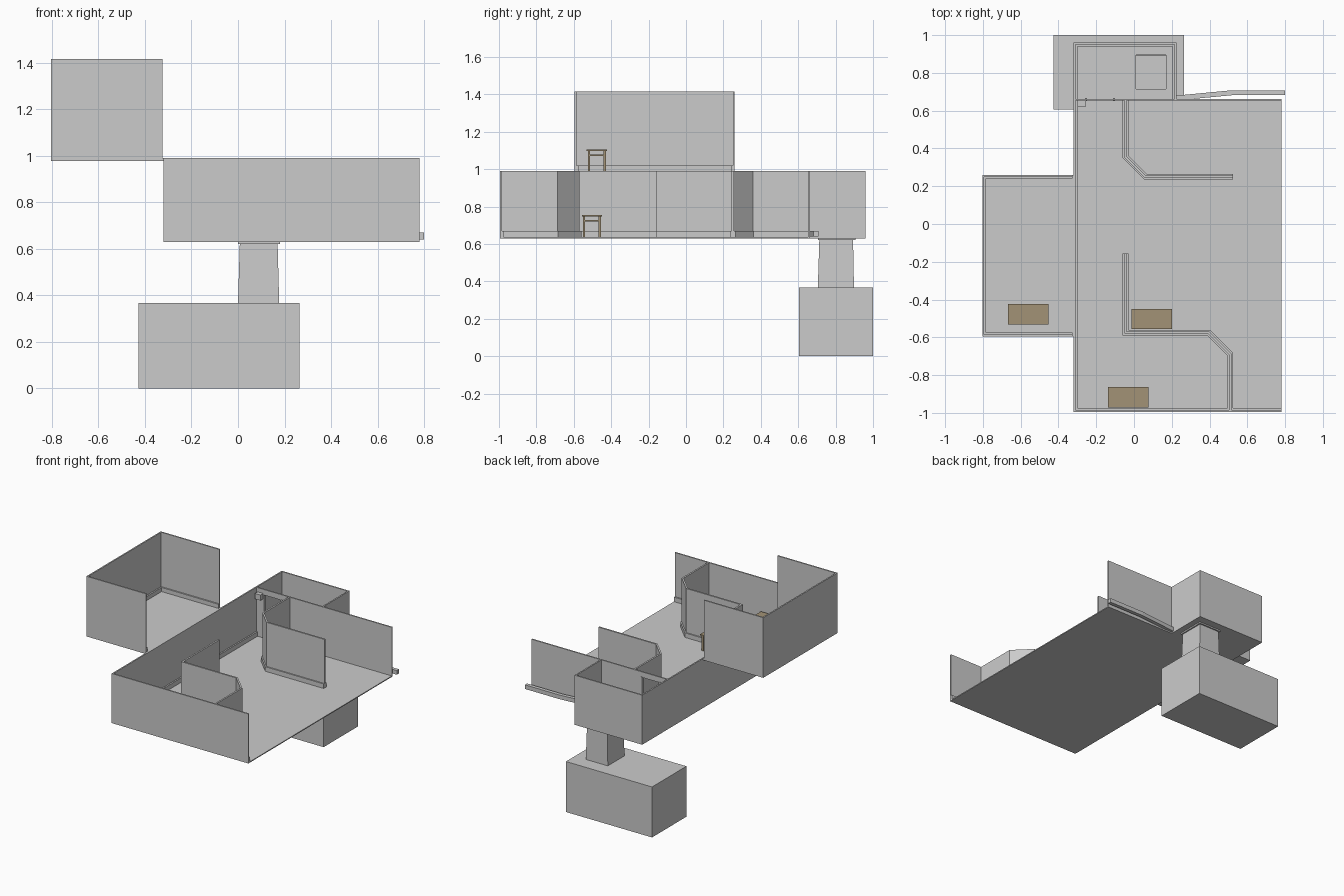
import bpy, bmesh
from mathutils import Vector

if "Cube" in bpy.data.objects:
    bpy.data.objects.remove(bpy.data.objects["Cube"])


def make(name, bm, mat=None):
    bmesh.ops.recalc_face_normals(bm, faces=bm.faces)
    me = bpy.data.meshes.new(name)
    bm.to_mesh(me)
    bm.free()
    ob = bpy.data.objects.new(name, me)
    bpy.context.collection.objects.link(ob)
    if mat:
        me.materials.append(mat)
    return ob


def add_box(bm, x0, x1, y0, y1, z0, z1):
    for v in bmesh.ops.create_cube(bm, size=1)["verts"]:
        v.co = ((x0 + x1) / 2 + v.co.x * (x1 - x0),
                (y0 + y1) / 2 + v.co.y * (y1 - y0),
                (z0 + z1) / 2 + v.co.z * (z1 - z0))


def boxes(name, items, mat=None):
    bm = bmesh.new()
    for b in items:
        add_box(bm, *b)
    return make(name, bm, mat)


def side_offset(pts, d):
    """Mitred copy of an open path, moved d to its right."""
    p = [Vector(q) for q in pts]
    dirs = [(b - a).normalized() for a, b in zip(p, p[1:])]
    nrm = [Vector((t.y, -t.x)) for t in dirs]
    out = []
    for i, q in enumerate(p):
        a, b = nrm[max(i - 1, 0)], nrm[min(i, len(nrm) - 1)]
        out.append(q + (a + b) * d / (1 + a.dot(b)))
    return out


def wall(name, pts, a, b, z0, z1):
    bm = bmesh.new()
    rings = []
    for l, r in zip(side_offset(pts, a), side_offset(pts, b)):
        rings.append([bm.verts.new((*c, z)) for c, z in ((l, z0), (r, z0), (r, z1), (l, z1))])
    for p, q in zip(rings, rings[1:]):
        for i in range(4):
            j = (i + 1) % 4
            bm.faces.new((p[i], p[j], q[j], q[i]))
    bm.faces.new(rings[0])
    bm.faces.new(rings[-1][::-1])
    return make(name, bm)


def holed(x0, x1, y0, y1, hx0, hx1, hy0, hy1, z0, z1):
    """Four slabs around a rectangular hole."""
    return [(x0, hx0, y0, y1, z0, z1), (hx1, x1, y0, y1, z0, z1),
            (hx0, hx1, y0, hy0, z0, z1), (hx0, hx1, hy1, y1, z0, z1)]


F, T, B = 0.63, 0.99, 0.67   # floor, wall top, skirting top
HOLE = (0.01, 0.17, 0.715, 0.895)

# floors
boxes("main_floor", [(-0.32, 0.78, -0.995, 0.66, F, F + 0.007)])
boxes("back_room_floor", holed(-0.32, 0.225, 0.66, 0.96, *HOLE, F, F + 0.007))
boxes("upper_floor", [(-0.803, -0.32, -0.595, 0.26, 0.978, 0.99)])

# outer walls with inside skirting
outer = [(0.78, -0.995), (-0.32, -0.995), (-0.32, 0.96), (0.225, 0.96), (0.225, 0.66)]
upper = [(-0.325, -0.595), (-0.803, -0.595), (-0.803, 0.26), (-0.325, 0.26)]
wall("outer_wall", outer, 0, 0.01, F, T)
wall("outer_skirting", outer, 0.01, 0.02, F, B)
wall("upper_wall", upper, 0, 0.01, 0.99, 1.415)
wall("upper_skirting", upper, 0.01, 0.02, 0.99, 1.02)

# wall between the main room and the back room, with a doorway
for n, (a, b) in enumerate([(-0.31, -0.25), (-0.11, 0.78)]):
    wall(f"dividing_wall_{n}", [(a, 0.663), (b, 0.663)], 0, 0.01, F, T)
wall("door_lintel", [(-0.25, 0.663), (-0.11, 0.663)], 0, 0.01, 0.95, T)
boxes("door_posts", [(x, x + 0.012, 0.65, 0.668, F, 0.955) for x in (-0.26, -0.112)])
boxes("wall_panel", [(-0.30, -0.255, 0.622, 0.653, 0.92, 0.96)])
wall("outside_trim", [(0.225, 0.667), (0.52, 0.695), (0.80, 0.695)], -0.013, 0.013, 0.64, B)

# bent partitions
partitions = {
    "back": [(-0.045, 0.653), (-0.045, 0.355), (0.06, 0.25), (0.525, 0.25)],
    "front": [(-0.045, -0.155), (-0.045, -0.575), (0.395, -0.575),
              (0.51, -0.69), (0.51, -0.985)],
}
for n, p in partitions.items():
    wall(n + "_partition", p, -0.006, 0.006, F, T)
    wall(n + "_partition_skirting", p, -0.015, 0.015, F, B)

# lower block with an opening in its top
X0, X1, Y0, Y1, H = -0.427, 0.265, 0.605, 1.0, 0.367
t = 0.005
boxes("lower_block", [(X0, X1, Y0, Y1, 0, t), (X0, X0 + t, Y0, Y1, 0, H), (X1 - t, X1, Y0, Y1, 0, H),
                      (X0, X1, Y0, Y0 + t, 0, H), (X0, X1, Y1 - t, Y1, 0, H)]
      + holed(X0, X1, Y0, Y1, 0.005, 0.172, 0.712, 0.893, H - t, H))

# tapered hollow shaft and its rim
bm = bmesh.new()
rings = []
for x0, x1, y0, y1, z in ((0.0, 0.177, 0.705, 0.898, H), (0.008, 0.17, 0.713, 0.893, F)):
    rings.append([bm.verts.new(c) for c in ((x0, y0, z), (x1, y0, z), (x1, y1, z), (x0, y1, z))])
for i in range(4):
    j = (i + 1) % 4
    bm.faces.new((rings[0][i], rings[0][j], rings[1][j], rings[1][i]))
make("shaft", bm)
boxes("shaft_rim", holed(0.0, 0.18, 0.705, 0.905, *HOLE, 0.62, F + 0.01))

# three small tables
wood = bpy.data.materials.new("wood")
wood.diffuse_color = (0.36, 0.29, 0.18, 1)
wood.use_nodes = True
wood.node_tree.nodes["Principled BSDF"].inputs["Base Color"].default_value = wood.diffuse_color
for n, (x, y, z) in enumerate([(-0.56, -0.477, 0.985), (0.095, -0.503, F + 0.005), (-0.03, -0.917, F + 0.005)]):
    parts = [(x - 0.107, x + 0.107, y - 0.054, y + 0.054, z + 0.112, z + 0.12)]
    for sx in (-0.09, 0.09):
        for sy in (-0.042, 0.042):
            parts.append((x + sx - 0.007, x + sx + 0.007, y + sy - 0.006, y + sy + 0.006, z, z + 0.112))
        parts.append((x + sx - 0.004, x + sx + 0.004, y - 0.042, y + 0.042, z + 0.085, z + 0.093))
    boxes(f"table_{n + 1}", parts, wood)
